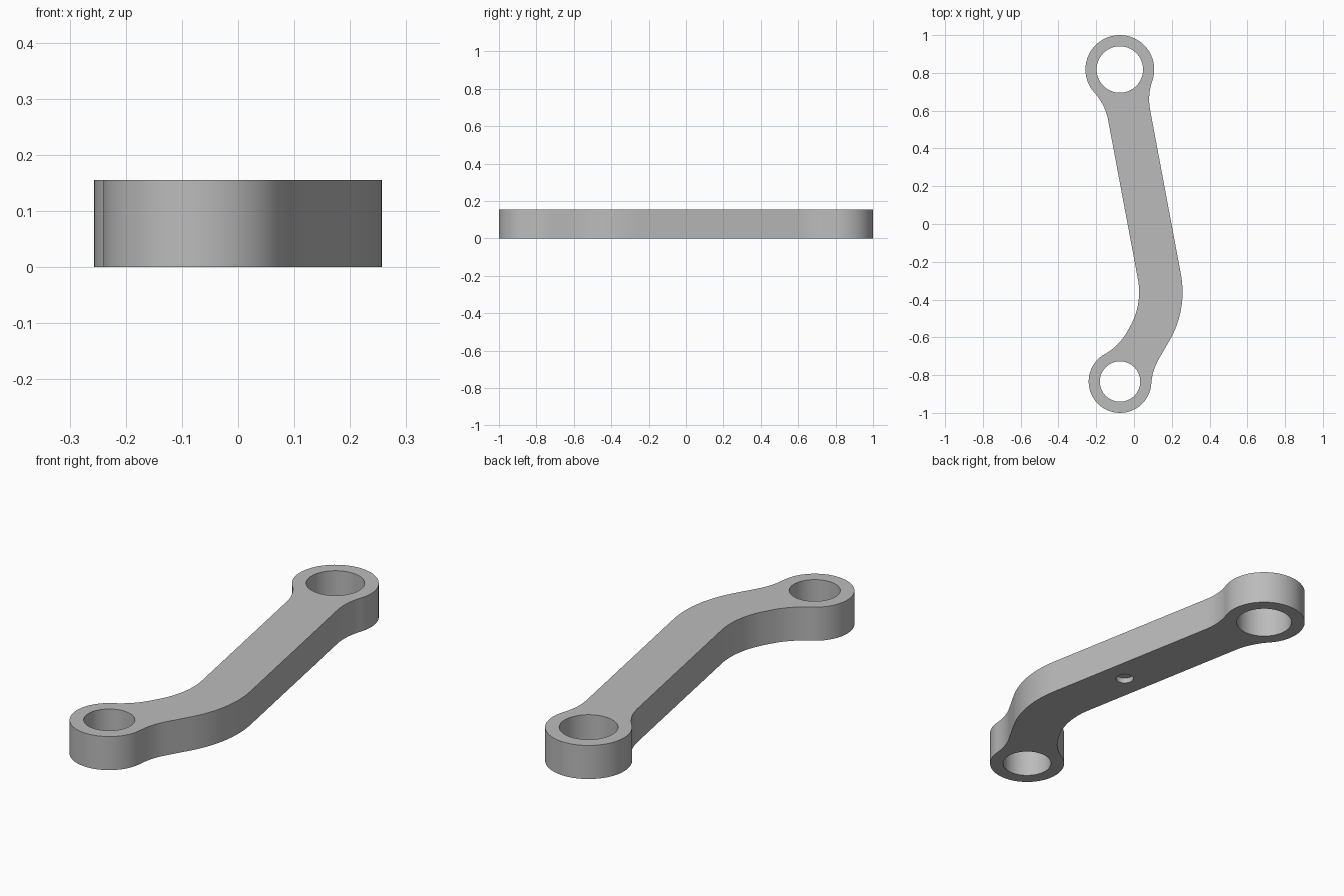
import bpy, bmesh, math
from mathutils import Vector

if "Cube" in bpy.data.objects:
    bpy.data.objects.remove(bpy.data.objects["Cube"], do_unlink=True)

HEIGHT = 0.155
FILLET = 0.3
BIG_EYE, BIG_R, BIG_BORE = Vector((-0.075, 0.818)), 0.182, 0.123
SMALL_EYE, SMALL_R, SMALL_BORE = Vector((-0.074, -0.834)), 0.166, 0.107
UP_DIR = Vector((-0.184, 0.983)).normalized()     # elbow towards big eye
LOW_DIR = Vector((-0.5, -0.866)).normalized()     # elbow towards small eye
INNER_CORNER, INNER_R = Vector((0.046, -0.427)), 0.37
OUTER_CORNER, OUTER_R = Vector((0.283, -0.452)), 0.51

steel = bpy.data.materials.new("grey_metal")
steel.use_nodes = True
grey = (0.5, 0.5, 0.5, 1)
steel.diffuse_color = grey
steel.node_tree.nodes["Principled BSDF"].inputs["Base Color"].default_value = grey


def arc(centre, start, end, steps, ccw=False):
    """Points on an arc, the short way round or always anticlockwise."""
    a, b = start - centre, end - centre
    a0 = math.atan2(a.y, a.x)
    turn = (math.atan2(b.y, b.x) - a0) % math.tau
    if not ccw and turn > math.pi:
        turn -= math.tau
    return [centre + a.length * Vector((math.cos(a0 + turn * i / steps),
                                        math.sin(a0 + turn * i / steps)))
            for i in range(steps + 1)]


def eye_fillet(corner, u, side, eye, radius):
    """Tangent arc from an eye to a straight edge; side +1 is the +x edge."""
    n = Vector((u.y, -u.x))
    if n.x * side < 0:
        n = -n
    h = (corner - eye).dot(n)
    s = math.sqrt((radius + FILLET) ** 2 - (h + FILLET) ** 2)
    c = eye + n * (h + FILLET) - u * s
    on_eye = eye + (c - eye) * radius / (radius + FILLET)
    return arc(c, on_eye, c - n * FILLET, 14)


def elbow(corner, radius):
    """Rounded bend, from the upper edge to the lower edge."""
    half = (math.pi - UP_DIR.angle(LOW_DIR)) / 2
    t = radius * math.tan(half)
    c = corner + (UP_DIR + LOW_DIR).normalized() * radius / math.cos(half)
    return arc(c, corner + UP_DIR * t, corner + LOW_DIR * t, 16)


# Outline, anticlockwise from the right side of the big eye
big_right = eye_fillet(OUTER_CORNER, UP_DIR, 1, BIG_EYE, BIG_R)
big_left = eye_fillet(INNER_CORNER, UP_DIR, -1, BIG_EYE, BIG_R)
small_left = eye_fillet(INNER_CORNER, LOW_DIR, -1, SMALL_EYE, SMALL_R)
small_right = eye_fillet(OUTER_CORNER, LOW_DIR, 1, SMALL_EYE, SMALL_R)
outline = (arc(BIG_EYE, big_right[0], big_left[0], 48, True)[:-1]
           + big_left + elbow(INNER_CORNER, INNER_R) + small_left[::-1]
           + arc(SMALL_EYE, small_left[0], small_right[0], 48, True)[1:-1]
           + small_right + elbow(OUTER_CORNER, OUTER_R)[::-1]
           + big_right[:0:-1])

# Link arm body
bm = bmesh.new()
base = bm.faces.new([bm.verts.new((p.x, p.y, 0)) for p in outline])
top = bmesh.ops.extrude_face_region(bm, geom=[base])
bmesh.ops.translate(bm, vec=(0, 0, HEIGHT),
                    verts=[v for v in top["geom"] if isinstance(v, bmesh.types.BMVert)])
bmesh.ops.recalc_face_normals(bm, faces=bm.faces)
mesh = bpy.data.meshes.new("link_arm")
bm.to_mesh(mesh)
bm.free()
link = bpy.data.objects.new("link_arm", mesh)
bpy.context.collection.objects.link(link)
mesh.materials.append(steel)
bpy.context.view_layer.objects.active = link


def drill(name, centre, radius, bottom, height):
    """Cut a round hole into the link arm."""
    bpy.ops.mesh.primitive_cylinder_add(
        vertices=64, radius=radius, depth=height - bottom,
        location=(centre.x, centre.y, (height + bottom) / 2))
    cutter = bpy.context.object
    cutter.name = name
    cutter.hide_render = True
    cutter.data.materials.append(steel)
    mod = link.modifiers.new(name, "BOOLEAN")
    mod.operation, mod.solver, mod.object = "DIFFERENCE", "EXACT", cutter
    bpy.context.view_layer.objects.active = link
    bpy.ops.object.modifier_apply(modifier=name)
    bpy.data.objects.remove(cutter, do_unlink=True)


# Through bores in both eyes and a shallow blind hole underneath
drill("big_bore", BIG_EYE, BIG_BORE, -0.1, HEIGHT + 0.1)
drill("small_bore", SMALL_EYE, SMALL_BORE, -0.1, HEIGHT + 0.1)
drill("blind_hole", Vector((0.08, 0.03)), 0.039, -0.1, 0.025)

bpy.ops.object.select_all(action="DESELECT")
link.select_set(True)
bpy.context.view_layer.objects.active = link
bpy.ops.object.shade_smooth_by_angle(angle=math.radians(30))
